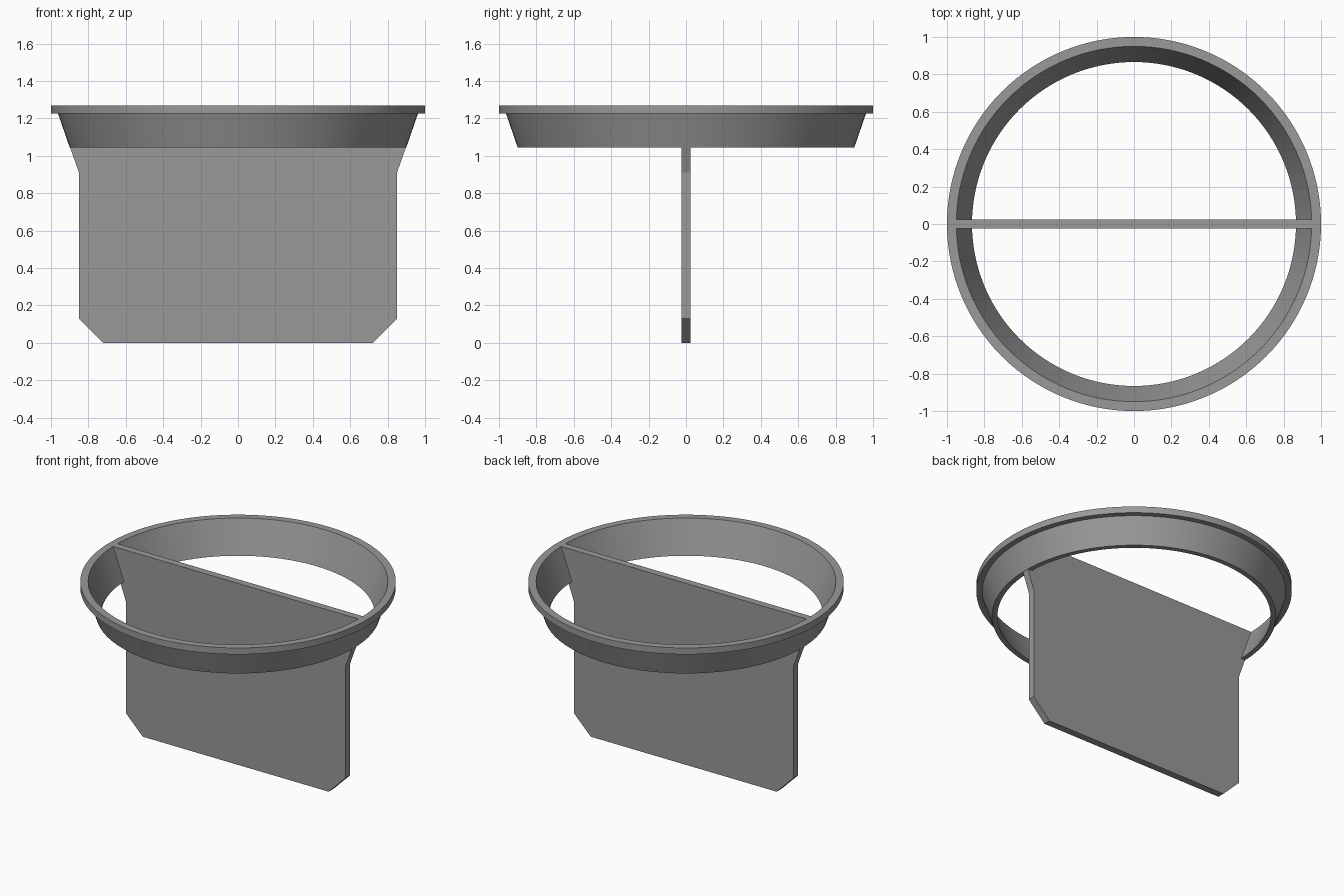
import bpy, bmesh, math

if "Cube" in bpy.data.objects:
    bpy.data.objects.remove(bpy.data.objects["Cube"])

SEGMENTS = 128
TOP, LIP, BOTTOM = 1.27, 1.225, 1.045

grey = bpy.data.materials.new("mid grey")
grey.diffuse_color = (0.32, 0.32, 0.32, 1)
grey.use_nodes = True
grey.node_tree.nodes["Principled BSDF"].inputs["Base Color"].default_value = grey.diffuse_color


def finish(name, bm):
    bmesh.ops.recalc_face_normals(bm, faces=bm.faces)
    mesh = bpy.data.meshes.new(name)
    bm.to_mesh(mesh)
    bm.free()
    mesh.materials.append(grey)
    obj = bpy.data.objects.new(name, mesh)
    bpy.context.collection.objects.link(obj)
    return obj


# Tapered collar with a projecting lip, turned from its cross-section
section = [(1.0, TOP), (1.0, LIP), (0.962, LIP), (0.9, BOTTOM),
           (0.866, BOTTOM), (0.95, TOP)]
bm = bmesh.new()
rings = []
for i in range(SEGMENTS):
    a = 2 * math.pi * i / SEGMENTS
    rings.append([bm.verts.new((r * math.cos(a), r * math.sin(a), z)) for r, z in section])
for i, ring in enumerate(rings):
    after = rings[(i + 1) % SEGMENTS]
    for j in range(len(section)):
        k = (j + 1) % len(section)
        bm.faces.new((ring[j], after[j], after[k], ring[k]))
collar = finish("tapered_collar", bm)
bpy.context.view_layer.objects.active = collar
collar.select_set(True)
bpy.ops.object.shade_smooth_by_angle(angle=math.radians(15))

# Flat divider plate, half outline mirrored across x, sides sloped to fit the collar
half = [(0.72, 0.0), (0.85, 0.13), (0.85, 0.91), (0.898, BOTTOM), (0.952, 1.21), (0.952, TOP)]
outline = half + [(-x, z) for x, z in reversed(half)]
bm = bmesh.new()
face = bm.faces.new([bm.verts.new((x, -0.025, z)) for x, z in outline])
side = bmesh.ops.extrude_face_region(bm, geom=[face])
moved = [v for v in side["geom"] if isinstance(v, bmesh.types.BMVert)]
bmesh.ops.translate(bm, verts=moved, vec=(0, 0.05, 0))
finish("divider_plate", bm)
